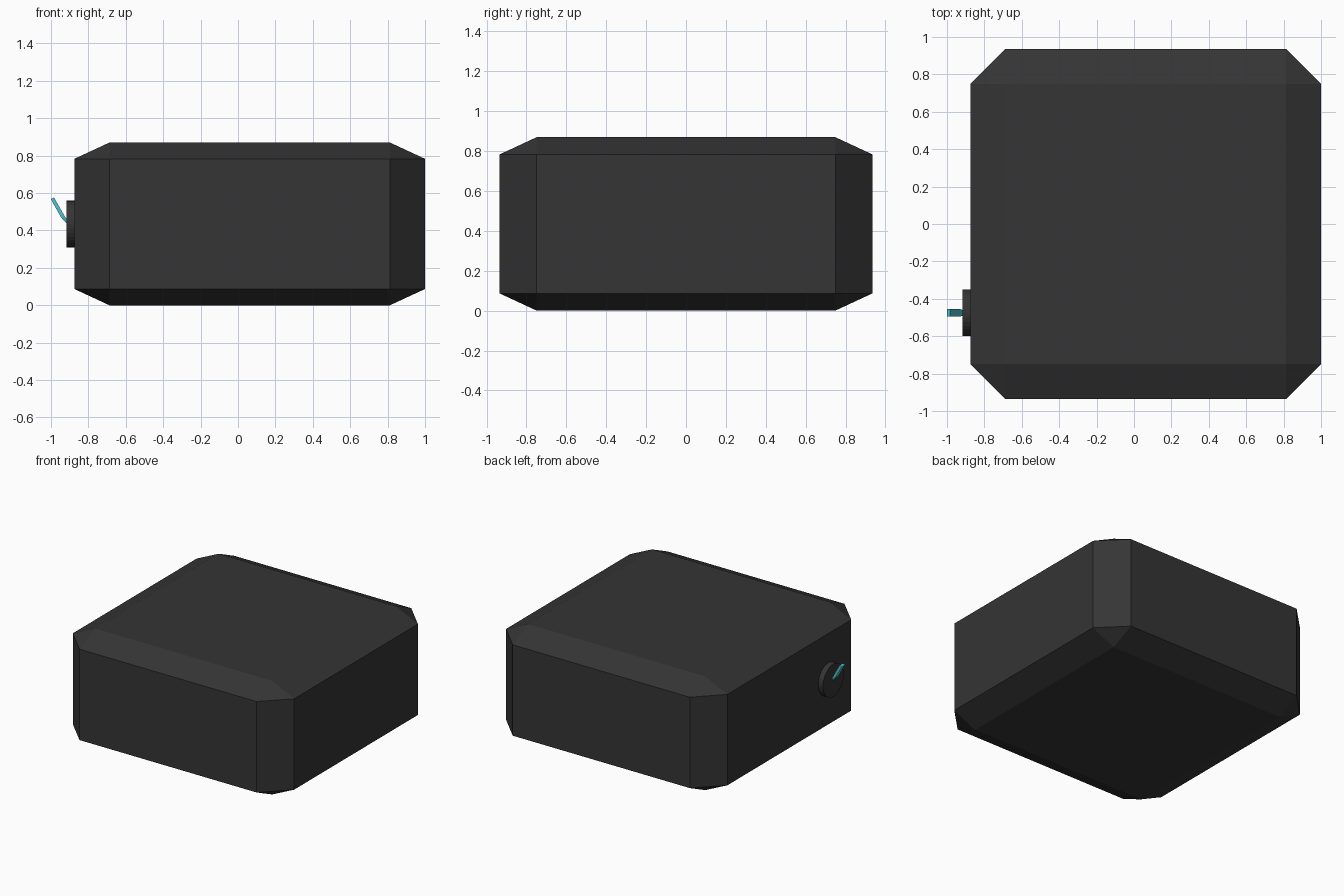
import bpy, bmesh
from math import pi
from mathutils import Matrix, Vector

if "Cube" in bpy.data.objects:
    bpy.data.objects.remove(bpy.data.objects["Cube"])


def material(name, colour):
    m = bpy.data.materials.new(name)
    m.diffuse_color = colour
    m.use_nodes = True
    m.node_tree.nodes["Principled BSDF"].inputs["Base Color"].default_value = m.diffuse_color
    return m


def add_object(name, bm, mat):
    bmesh.ops.recalc_face_normals(bm, faces=bm.faces)
    mesh = bpy.data.meshes.new(name)
    bm.to_mesh(mesh)
    bm.free()
    obj = bpy.data.objects.new(name, mesh)
    bpy.context.collection.objects.link(obj)
    mesh.materials.append(mat)
    return obj


dark = material("dark_shell", (0.035, 0.035, 0.035, 1))
teal = material("teal", (0.08, 0.55, 0.65, 1))

# Body: chamfered cube, flattened in height
bm = bmesh.new()
bmesh.ops.create_cube(bm, size=1)
bmesh.ops.bevel(bm, geom=bm.edges[:], offset=0.1, segments=1, affect='EDGES')
bmesh.ops.scale(bm, vec=(1.875, 1.872, 0.87), verts=bm.verts)
bmesh.ops.translate(bm, vec=(0.0625, 0, 0.435), verts=bm.verts)
add_object("body", bm, dark)

# Round switch base on the left side
bm = bmesh.new()
bmesh.ops.create_cone(bm, cap_ends=True, segments=32, radius1=0.125,
                      radius2=0.125, depth=0.08,
                      matrix=Matrix.Translation((-0.876, -0.475, 0.435))
                      @ Matrix.Rotation(pi / 2, 4, 'Y'))
add_object("switch_base", bm, dark)

# Toggle lever: rectangular sections (centre x, centre z, thickness, width)
sections = [(-0.992, 0.572, 0.019, 0.04),
            (-0.937, 0.474, 0.020, 0.04),
            (-0.906, 0.434, 0.012, 0.018)]
across = Vector((0.87, 0, 0.49))
bm = bmesh.new()
rings = []
for x, z, t, w in sections:
    c = Vector((x, -0.475, z))
    rings.append([bm.verts.new(c + across * (t * a / 2) + Vector((0, w * b / 2, 0)))
                  for a, b in ((-1, -1), (1, -1), (1, 1), (-1, 1))])
for lower, upper in zip(rings, rings[1:]):
    for i in range(4):
        j = (i + 1) % 4
        bm.faces.new((lower[i], lower[j], upper[j], upper[i]))
bm.faces.new(rings[0])
bm.faces.new(rings[-1])
add_object("toggle_lever", bm, teal)
